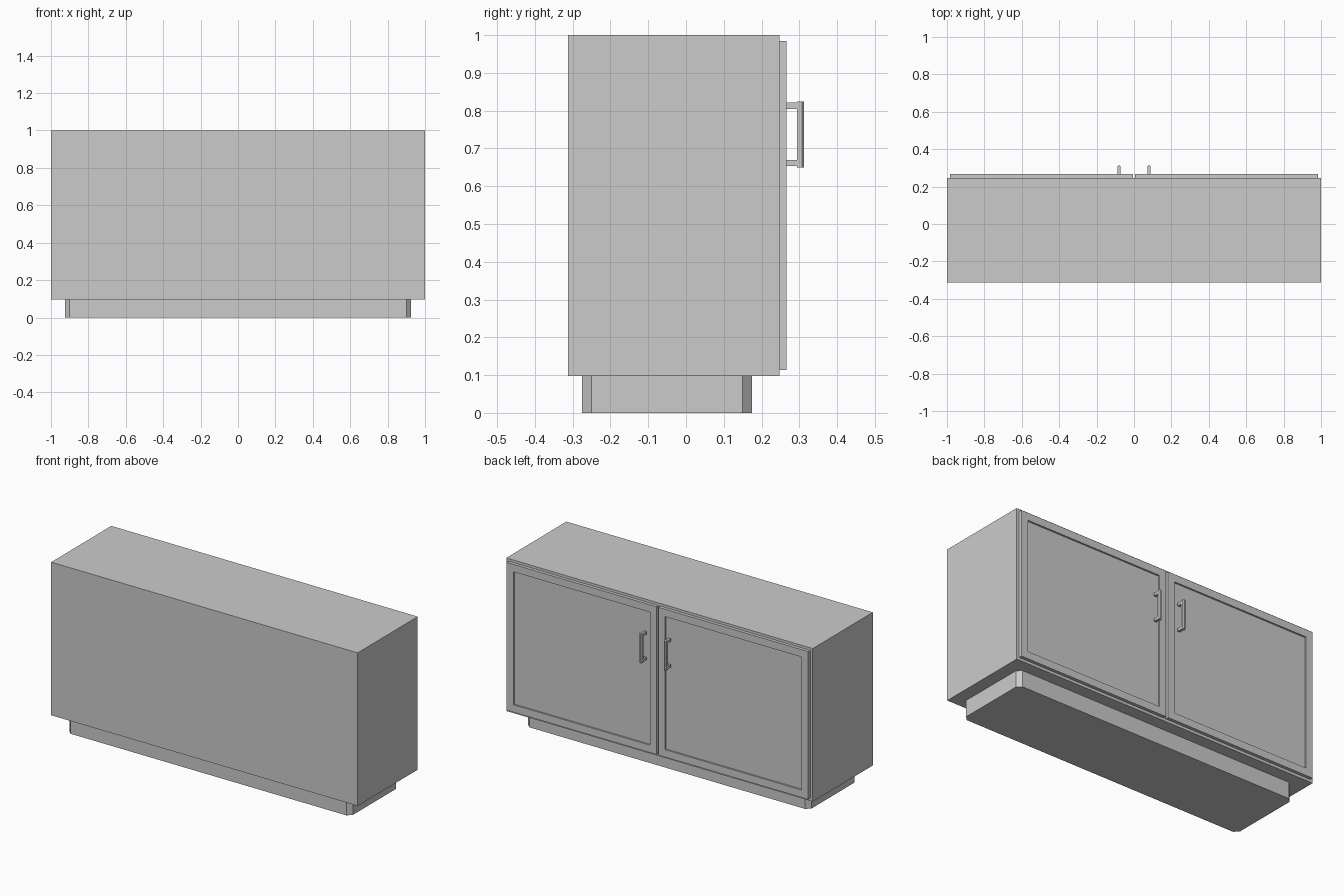
import bpy
import bmesh

cube = bpy.data.objects.get("Cube")
if cube:
    bpy.data.objects.remove(cube, do_unlink=True)

# One plain grey for every part
grey = bpy.data.materials.new("light_grey")
grey.use_nodes = True
grey.diffuse_color = (0.6, 0.6, 0.6, 1)
grey.node_tree.nodes["Principled BSDF"].inputs["Base Color"].default_value = (0.6, 0.6, 0.6, 1)


def add_object(name, bm):
    bmesh.ops.recalc_face_normals(bm, faces=bm.faces)
    mesh = bpy.data.meshes.new(name)
    bm.to_mesh(mesh)
    bm.free()
    mesh.materials.append(grey)
    obj = bpy.data.objects.new(name, mesh)
    bpy.context.collection.objects.link(obj)
    return obj


def add_box(bm, xs, ys, zs):
    """Add a box spanning the given ranges and return its vertices."""
    verts = bmesh.ops.create_cube(bm, size=1)["verts"]
    for v in verts:
        v.co = [r[0] if c < 0 else r[1] for c, r in zip(v.co, (xs, ys, zs))]
    return verts


def bevel_upright(bm, verts, width, rule=lambda p: True):
    """Chamfer the vertical edges whose midpoint passes the rule."""
    edges = set()
    for v in verts:
        for e in v.link_edges:
            a, b = (w.co for w in e.verts)
            if abs(a.z - b.z) > 0.01 and rule((a + b) / 2):
                edges.add(e)
    bmesh.ops.bevel(bm, geom=list(edges), offset=width, segments=1,
                    affect='EDGES', profile=0.5)


# Cabinet body
bm = bmesh.new()
add_box(bm, (-1, 1), (-0.313, 0.247), (0.097, 1))
add_object("cabinet_body", bm)

# Recessed plinth with chamfered corners
bm = bmesh.new()
verts = add_box(bm, (-0.925, 0.925), (-0.275, 0.175), (0, 0.097))
bevel_upright(bm, verts, 0.025)
add_object("plinth", bm)

for side, label in ((1, "left"), (-1, "right")):
    # Door with a sunken panel
    bm = bmesh.new()
    add_box(bm, sorted((side * 0.006, side * 0.984)), (0.247, 0.266), (0.113, 0.985))
    bmesh.ops.recalc_face_normals(bm, faces=bm.faces)
    panel = max(bm.faces, key=lambda f: f.calc_center_median().y)
    bmesh.ops.inset_region(bm, faces=[panel], thickness=0.062)
    bmesh.ops.inset_region(bm, faces=[panel], thickness=0.0001, depth=-0.01)
    add_object(label + "_door", bm)

    # Pull handle: upright grip on two posts
    bm = bmesh.new()
    x = side * 0.08
    grip = add_box(bm, (x - 0.009, x + 0.009), (0.294, 0.313), (0.65, 0.824))
    bevel_upright(bm, grip, 0.006, lambda p: p.y > 0.3)
    for z in (0.661, 0.813):
        add_box(bm, (x - 0.008, x + 0.008), (0.265, 0.296), (z - 0.008, z + 0.008))
    add_object(label + "_handle", bm)
